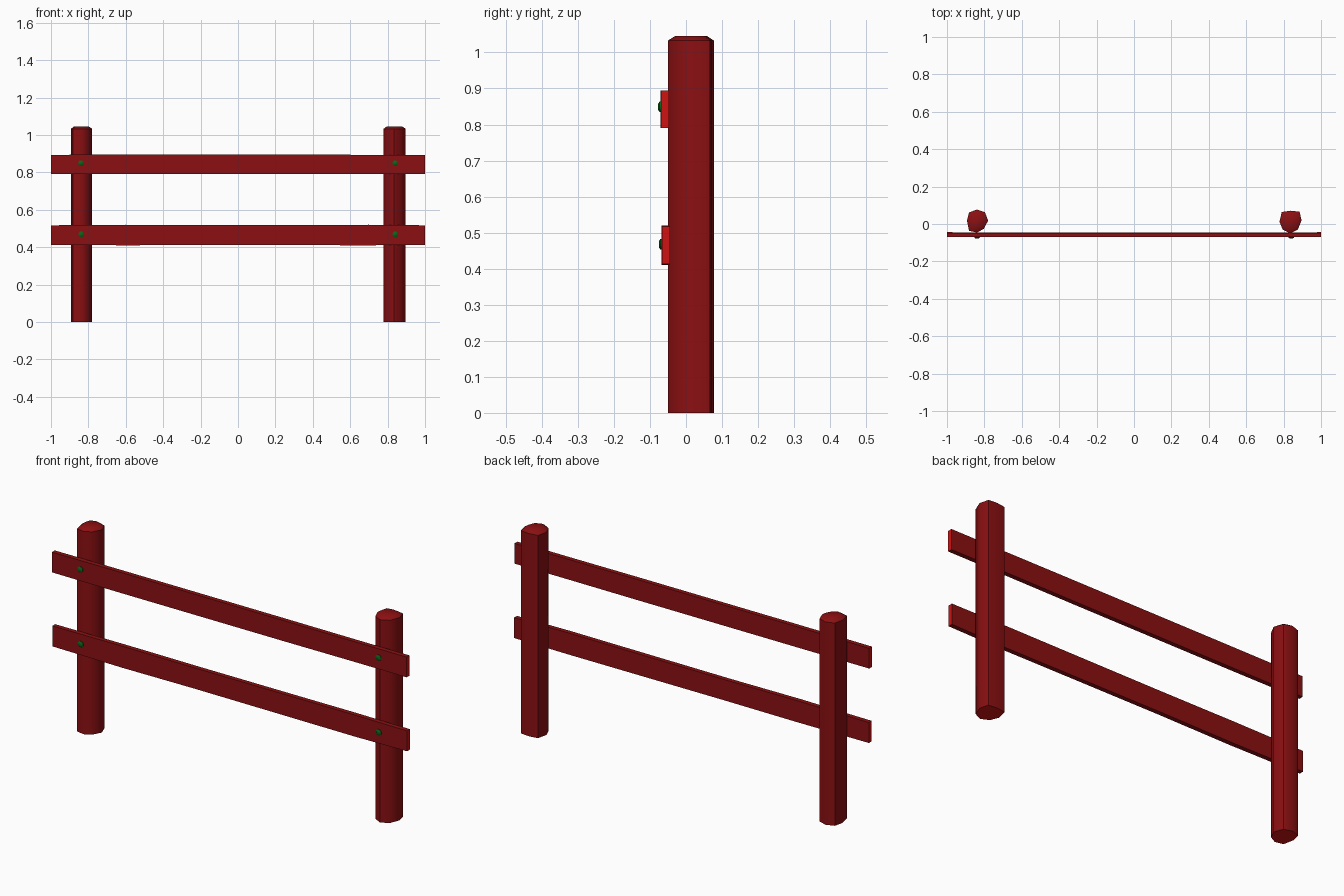
import bpy, bmesh, math

if "Cube" in bpy.data.objects:
    bpy.data.objects.remove(bpy.data.objects["Cube"])


def material(name, rgb):
    m = bpy.data.materials.new(name)
    m.diffuse_color = (*rgb, 1)
    m.use_nodes = True
    m.node_tree.nodes["Principled BSDF"].inputs["Base Color"].default_value = m.diffuse_color
    return m


RED = material("dark red wood", (0.26, 0.005, 0.006))
CUT = material("bright red cut wood", (0.62, 0.006, 0.006))
GREEN = material("green bolt", (0.004, 0.12, 0.01))


def finish(name, bm, mats, smooth=None):
    bmesh.ops.recalc_face_normals(bm, faces=bm.faces)
    me = bpy.data.meshes.new(name)
    bm.to_mesh(me)
    bm.free()
    for m in mats:
        me.materials.append(m)
    ob = bpy.data.objects.new(name, me)
    bpy.context.collection.objects.link(ob)
    if smooth:
        bpy.ops.object.select_all(action='DESELECT')
        ob.select_set(True)
        bpy.context.view_layer.objects.active = ob
        bpy.ops.object.shade_smooth_by_angle(angle=math.radians(smooth))
    return ob


def loft(rings):
    """Skin a stack of equal-length closed rings and cap both ends."""
    bm = bmesh.new()
    vs = [[bm.verts.new(p) for p in r] for r in rings]
    n = len(vs[0])
    for a, b in zip(vs, vs[1:]):
        for i in range(n):
            j = (i + 1) % n
            bm.faces.new((a[i], a[j], b[j], b[i]))
    bm.faces.new(vs[0])
    bm.faces.new(vs[-1])
    return bm


# Posts: slightly uneven eight-sided logs with chamfered tops
def post(name, outline):
    cx = sum(p[0] for p in outline) / len(outline)
    cy = sum(p[1] for p in outline) / len(outline)

    def ring(z, s):
        return [(cx + (x - cx) * s, cy + (y - cy) * s, z) for x, y in outline]

    bm = loft([ring(0, 1), ring(1.033, 1), ring(1.046, 0.68)])
    bm.normal_update()
    for f in bm.faces:
        if f.calc_center_median().z < 0.01:
            f.material_index = 1
    finish(name, bm, [RED, CUT], 50)


post("left_post", [(-0.84, 0.077), (-0.797, 0.063), (-0.78, 0.018), (-0.803, -0.026),
                   (-0.84, -0.046), (-0.882, -0.036), (-0.893, 0.018), (-0.882, 0.062)])
post("right_post", [(0.838, 0.071), (0.79, 0.064), (0.778, 0.012), (0.795, -0.03),
                    (0.835, -0.05), (0.876, -0.03), (0.896, 0.02), (0.885, 0.066)])


# Rails: planks with a slight hand-cut waver, ends in bright cut wood
def rail(name, y0, y1, z0, z1, waver):
    rings = []
    for x, d in zip((-1, -0.6, -0.2, 0.3, 0.7, 1), waver):
        rings.append([(x, y0 - d / 2, z0 - d), (x, y1 - d / 2, z0 - d),
                      (x, y1 - d / 2, z1 + d), (x, y0 - d / 2, z1 + d)])
    bm = loft(rings)
    for f in bm.faces:
        if abs(f.calc_center_median().x) > 0.99:
            f.material_index = 1
    finish(name, bm, [RED, CUT])


rail("upper_rail", -0.070, -0.047, 0.791, 0.894, (0, 0.001, 0.001, 0.001, 0, 0))
rail("lower_rail", -0.067, -0.044, 0.413, 0.517, (0, 0.003, 0.001, 0.002, 0.003, 0))


# Bolts: small domed heads on the rail fronts
def bolt(name, x, y, z):
    def ring(r, yy):
        return [(x + r * math.cos(a * math.pi / 4 + math.pi / 8), yy,
                 z + r * math.sin(a * math.pi / 4 + math.pi / 8)) for a in range(8)]
    finish(name, loft([ring(0.016, y + 0.016), ring(0.016, y + 0.004), ring(0.010, y)]),
           [GREEN], 50)


for side, x in (("left", -0.839), ("right", 0.841)):
    bolt(side + "_upper_bolt", x, -0.077, 0.849)
    bolt(side + "_lower_bolt", x, -0.075, 0.468)
